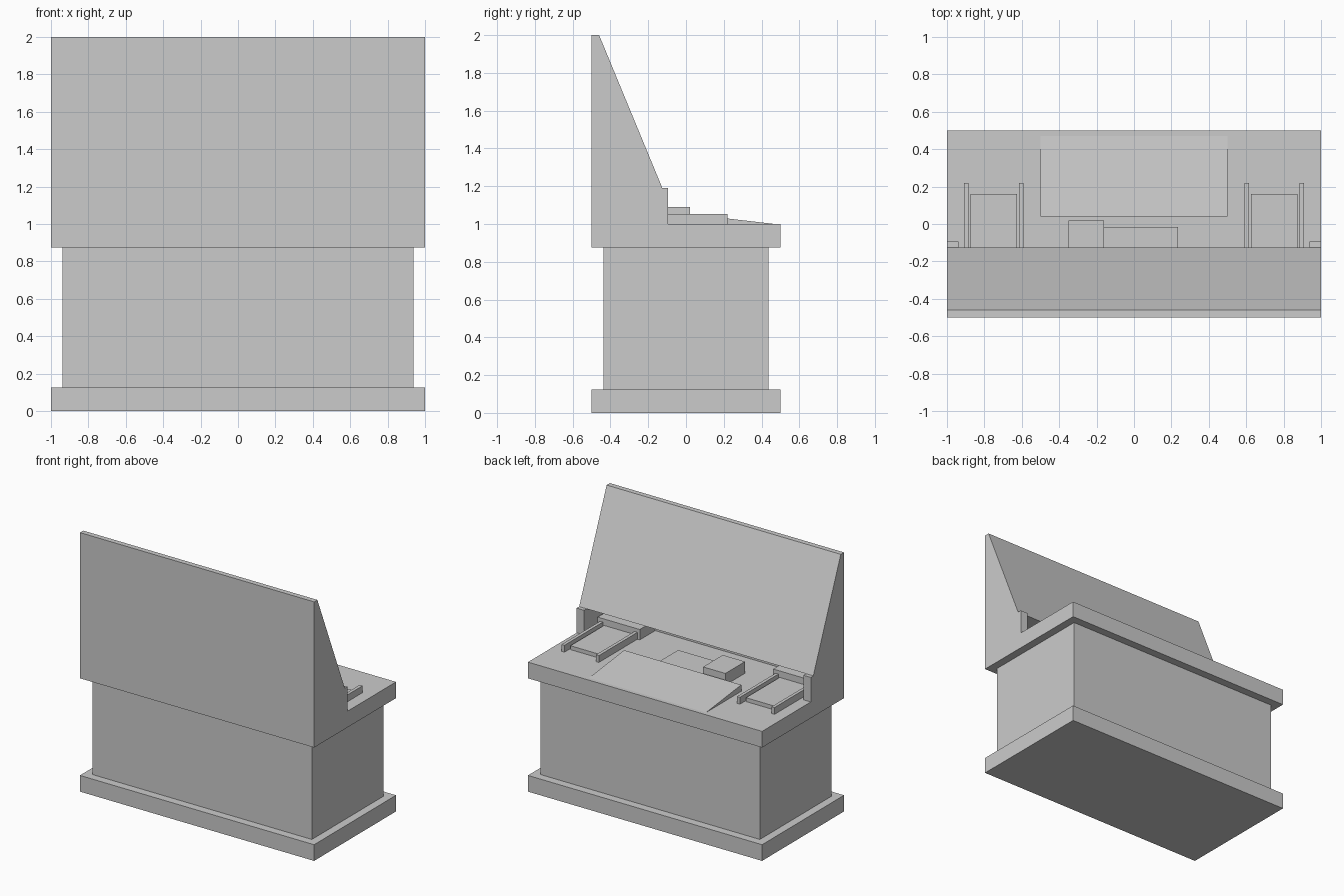
import bpy

if "Cube" in bpy.data.objects:
    bpy.data.objects.remove(bpy.data.objects["Cube"])


def prism(name, profile, x0, x1):
    """Extrude a (y, z) profile, listed anticlockwise seen from +x, from x0 to x1."""
    n = len(profile)
    verts = [(x, y, z) for x in (x0, x1) for y, z in profile]
    faces = [tuple(range(n - 1, -1, -1)), tuple(range(n, 2 * n))]
    faces += [(i, (i + 1) % n, n + (i + 1) % n, n + i) for i in range(n)]
    mesh = bpy.data.meshes.new(name)
    mesh.from_pydata(verts, [], faces)
    obj = bpy.data.objects.new(name, mesh)
    bpy.context.collection.objects.link(obj)
    return obj


def box(name, x, y, z):
    return prism(name, [(y[0], z[0]), (y[1], z[0]), (y[1], z[1]), (y[0], z[1])], *x)


# Pedestal and desk top
box("base_plinth", (-1, 1), (-0.5, 0.5), (0, 0.125))
box("cabinet_body", (-0.9375, 0.9375), (-0.4375, 0.4375), (0.125, 0.875))
box("desk_top", (-1, 1), (-0.5, 0.5), (0.875, 1.0))

# Sloping back screen, open underneath so the desk fittings run below it
prism("sloped_screen", [(-0.5, 1.19), (-0.125, 1.19), (-0.46, 2.0), (-0.5, 2.0)], -1, 1)
box("recess_back_wall", (-0.9375, 0.9375), (-0.5, -0.4375), (1.0, 1.19))

# Fittings repeated on both sides
for side, s in (("right", 1), ("left", -1)):
    def pair(name, a, b, y, z):
        box(f"{side}_{name}", sorted((s * a, s * b)), y, z)
    pair("end_support", 0.9375, 1.0, (-0.5, -0.094), (1.0, 1.19))
    pair("tray_inner_rail", 0.59, 0.615, (-0.25, 0.22), (1.0, 1.053))
    pair("tray_outer_rail", 0.885, 0.91, (-0.25, 0.22), (1.0, 1.053))
    pair("tray_pad", 0.625, 0.875, (-0.25, 0.16), (1.0, 1.03))
    pair("tray_rear_bar", 0.57, 0.93, (-0.4375, -0.25), (1.0, 1.08))

# Central fittings
prism("sloped_writing_board", [(0.04, 1.0), (0.47, 1.0), (0.04, 1.05)], -0.5, 0.5)
box("desk_block", (-0.35, -0.16), (-0.22, 0.02), (1.0, 1.09))
box("flat_plate", (-0.16, 0.235), (-0.24, -0.015), (1.0, 1.015))
